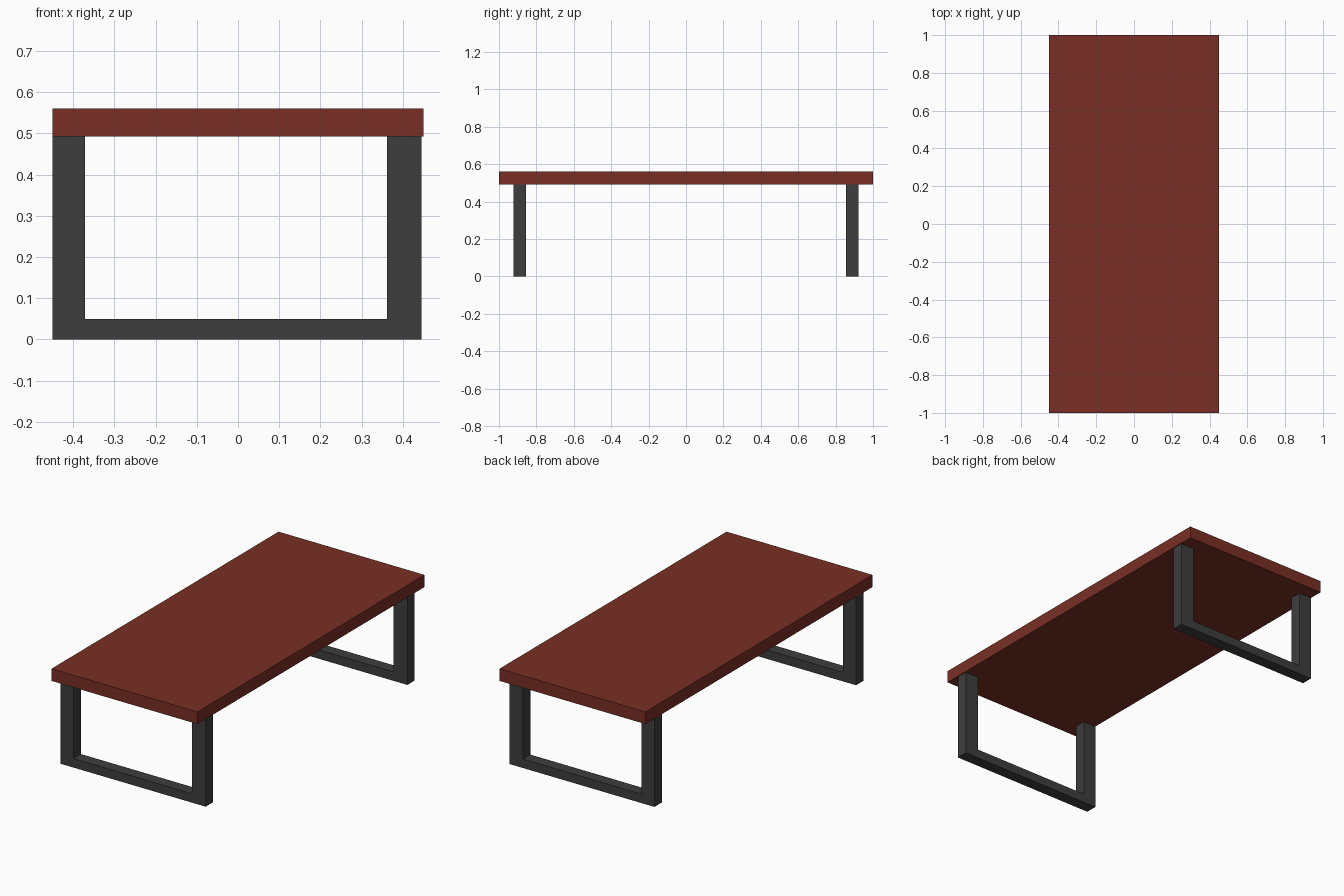
import bpy
import bmesh

if "Cube" in bpy.data.objects:
    bpy.data.objects.remove(bpy.data.objects["Cube"])


def material(name, rgb):
    m = bpy.data.materials.new(name)
    m.diffuse_color = (*rgb, 1.0)
    m.use_nodes = True
    m.node_tree.nodes["Principled BSDF"].inputs["Base Color"].default_value = m.diffuse_color
    return m


wood = material("red brown wood", (0.190, 0.028, 0.018))
metal = material("dark grey metal", (0.047, 0.047, 0.047))


def prism(name, outline, y0, y1, mat):
    """Extrude an x-z outline along y from y0 to y1."""
    bm = bmesh.new()
    face = bm.faces.new([bm.verts.new((x, y0, z)) for x, z in outline])
    ext = bmesh.ops.extrude_face_region(bm, geom=[face])
    verts = [g for g in ext["geom"] if isinstance(g, bmesh.types.BMVert)]
    bmesh.ops.translate(bm, verts=verts, vec=(0, y1 - y0, 0))
    bmesh.ops.recalc_face_normals(bm, faces=bm.faces[:])
    mesh = bpy.data.meshes.new(name)
    bm.to_mesh(mesh)
    bm.free()
    mesh.materials.append(mat)
    obj = bpy.data.objects.new(name, mesh)
    bpy.context.collection.objects.link(obj)
    return obj


# Table top slab
UNDER, TOP = 0.492, 0.56
prism("table_top", [(-0.45, UNDER), (0.45, UNDER), (0.45, TOP), (-0.45, TOP)],
      -1.0, 1.0, wood)

# U-shaped leg frames: two wide posts joined by a thin floor bar
L, R, LI, RI, BAR = -0.45, 0.445, -0.371, 0.361, 0.05
frame = [(L, 0), (R, 0), (R, UNDER), (RI, UNDER),
         (RI, BAR), (LI, BAR), (LI, UNDER), (L, UNDER)]
for name, y0, y1 in (("front_leg_frame", -0.921, -0.855),
                     ("back_leg_frame", 0.856, 0.921)):
    prism(name, frame, y0, y1, metal)
